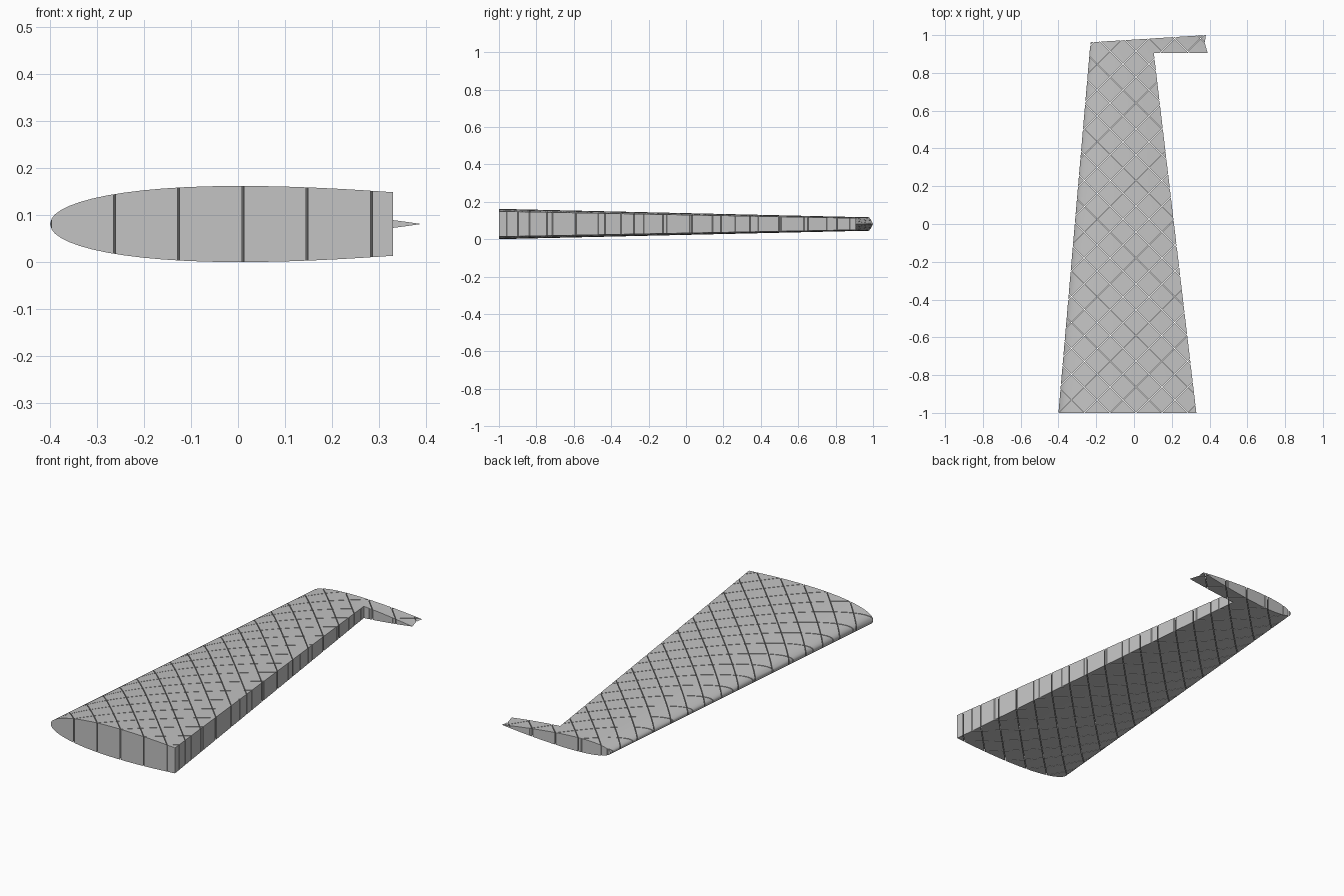
import bpy, bmesh, math
from mathutils import Matrix, Vector

cube = bpy.data.objects.get("Cube")
if cube:
    bpy.data.objects.remove(cube, do_unlink=True)

MID_Z = 0.081
SIDE_STEPS = 36

grey = bpy.data.materials.new("light_grey")
grey.use_nodes = True
grey.diffuse_color = (0.55, 0.55, 0.55, 1)
bsdf = next(n for n in grey.node_tree.nodes if n.type == "BSDF_PRINCIPLED")
bsdf.inputs["Base Color"].default_value = grey.diffuse_color


def make_object(name, bm):
    bmesh.ops.recalc_face_normals(bm, faces=bm.faces[:])
    mesh = bpy.data.meshes.new(name)
    bm.to_mesh(mesh)
    bm.free()
    mesh.materials.append(grey)
    obj = bpy.data.objects.new(name, mesh)
    bpy.context.collection.objects.link(obj)
    return obj


def half_thickness(u):
    """Symmetric wing section, 12 percent thick, closed at the trailing edge."""
    return 0.6 * (0.2969 * math.sqrt(u) - 0.126 * u - 0.3516 * u**2
                  + 0.2843 * u**3 - 0.1036 * u**4)


def section(bm, lead, trail):
    """Closed airfoil loop from a leading point to a trailing point."""
    lead, trail = Vector(lead), Vector(trail)
    chord = trail.x - lead.x
    loop = []
    for i in range(2 * SIDE_STEPS):
        angle = math.pi * i / SIDE_STEPS
        u = (1 - math.cos(angle)) / 2
        side = 1 if i < SIDE_STEPS else -1
        z = 0 if i in (0, SIDE_STEPS) else side * half_thickness(u) * chord
        p = lead.lerp(trail, u)
        loop.append(bm.verts.new((p.x, p.y, MID_Z + z)))
    return loop


def cut(target, cutter):
    """Subtract the cutter, then discard it."""
    cutter.hide_render = True
    mod = target.modifiers.new("cut", "BOOLEAN")
    mod.operation = "DIFFERENCE"
    mod.solver = "EXACT"
    mod.object = cutter
    bpy.context.view_layer.objects.active = target
    bpy.ops.object.modifier_apply(modifier=mod.name)
    bpy.data.objects.remove(cutter, do_unlink=True)


# Tapered wing with a slightly slanted tip
bm = bmesh.new()
loops = [section(bm, (-0.40, -1), (0.95, -1)),
         section(bm, (-0.231, 0.955), (0.375, 0.957)),
         section(bm, (-0.23, 0.962), (0.38, 1.0))]
for a, b in zip(loops, loops[1:]):
    for i in range(len(a)):
        j = (i + 1) % len(a)
        bm.faces.new((a[i], a[j], b[j], b[i]))
bm.faces.new(loops[0])
bm.faces.new(loops[-1])
wing = make_object("wing", bm)

# Opening behind the hinge line for the control surface
bm = bmesh.new()
outline = [(0.342, -1.1), (1.3, -1.1), (1.3, 0.905), (0.105, 0.905)]
base = bm.faces.new([bm.verts.new((x, y, -0.2)) for x, y in outline])
extruded = bmesh.ops.extrude_face_region(bm, geom=[base])["geom"]
bmesh.ops.translate(bm, vec=(0, 0, 0.6),
                    verts=[v for v in extruded if isinstance(v, bmesh.types.BMVert)])
cut(wing, make_object("hinge_cutter", bm))

# Two families of narrow diagonal rib slots that cross on the root face
SPACING, START_X, SLOT = 0.1367, 0.0106, 0.003
for sign in (1, -1):
    bm = bmesh.new()
    for k in range(-18, 19):
        x = START_X + k * SPACING
        centre_x = x + sign
        if abs(centre_x) > 1.5:
            continue
        matrix = (Matrix.Translation((centre_x, 0, MID_Z))
                  @ Matrix.Rotation(sign * math.pi / 4, 4, "Z")
                  @ Matrix.Diagonal((4, SLOT, 0.5, 1)))
        bmesh.ops.create_cube(bm, size=1, matrix=matrix)
    cut(wing, make_object("slot_cutter", bm))

# Smooth skin with sharp cut edges
bpy.ops.object.select_all(action="DESELECT")
wing.select_set(True)
bpy.context.view_layer.objects.active = wing
bpy.ops.object.shade_smooth_by_angle(angle=math.radians(30))
